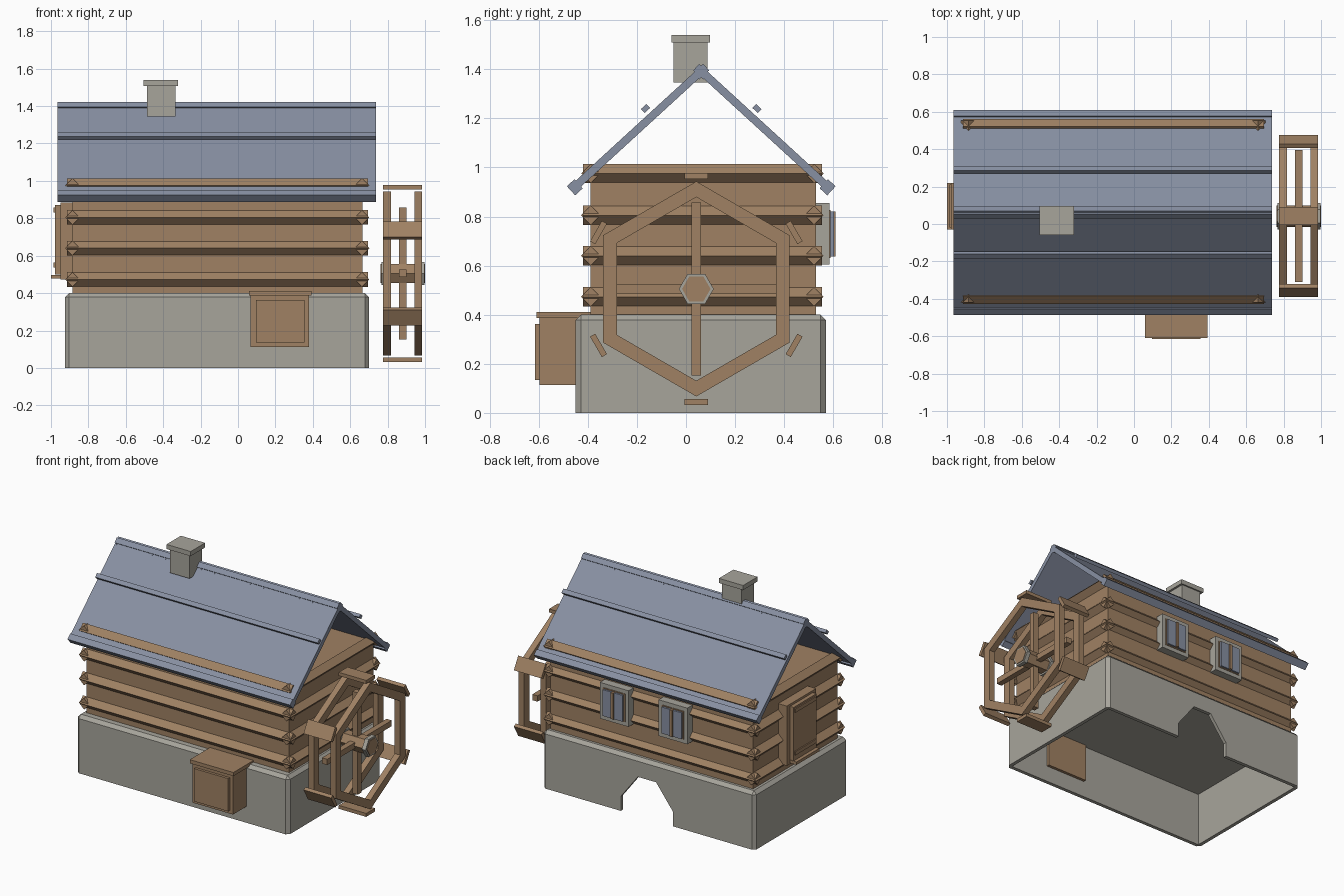
import bpy, bmesh, math
from mathutils import Vector

if "Cube" in bpy.data.objects:
    bpy.data.objects.remove(bpy.data.objects["Cube"], do_unlink=True)


def material(name, rgb):
    m = bpy.data.materials.new(name)
    m.use_nodes = True
    m.diffuse_color = (*rgb, 1)
    m.node_tree.nodes["Principled BSDF"].inputs["Base Color"].default_value = (*rgb, 1)
    return m


stone = material("pale stone", (0.39, 0.375, 0.33))
wood = material("tan wood", (0.35, 0.22, 0.125))
slate = material("blue grey slate", (0.245, 0.278, 0.362))


def finish(name, bm, mat):
    bmesh.ops.recalc_face_normals(bm, faces=bm.faces[:])
    me = bpy.data.meshes.new(name)
    bm.to_mesh(me)
    bm.free()
    me.materials.append(mat)
    ob = bpy.data.objects.new(name, me)
    bpy.context.collection.objects.link(ob)
    return ob


def prism(name, polys, a, b, mat, axis="x"):
    """Extrude outlines from a to b along x (yz outlines) or y (xz outlines)."""
    bm = bmesh.new()
    for poly in polys:
        bm.faces.new([bm.verts.new((a, u, z) if axis == "x" else (u, a, z)) for u, z in poly])
    bmesh.ops.remove_doubles(bm, verts=bm.verts[:], dist=0.0001)
    ext = bmesh.ops.extrude_face_region(bm, geom=bm.faces[:], use_keep_orig=True)
    step = Vector((b - a, 0, 0)) if axis == "x" else Vector((0, b - a, 0))
    moved = [g for g in ext["geom"] if isinstance(g, bmesh.types.BMVert)]
    bmesh.ops.translate(bm, verts=moved, vec=step)
    return finish(name, bm, mat)


def box(name, xs, ys, zs, mat, bevel=0):
    bm = bmesh.new()
    bmesh.ops.create_cube(bm, size=1)
    for v in bm.verts:
        v.co = [s[0] if c < 0 else s[1] for c, s in zip(v.co, (xs, ys, zs))]
    if bevel:  # chamfer everything but the bottom rim
        edges = [e for e in bm.edges if any(v.co.z > zs[0] for v in e.verts)]
        bmesh.ops.bevel(bm, geom=edges, offset=bevel, segments=1, affect="EDGES")
    return finish(name, bm, mat)


def plank(y, z, width, thick, angle):
    """Outline of a tilted rectangle around (y, z)."""
    c, s = math.cos(angle), math.sin(angle)
    corners = ((-1, -1), (1, -1), (1, 1), (-1, 1))
    return [(y + c * i * width / 2 - s * j * thick / 2,
             z + s * i * width / 2 + c * j * thick / 2) for i, j in corners]


def ngon(y, z, r, n, start=0):
    return [(y + r * math.cos(start + i * math.tau / n),
             z + r * math.sin(start + i * math.tau / n)) for i in range(n)]


def cut(ob, cutter):
    mod = ob.modifiers.new("cut", "BOOLEAN")
    mod.operation = "DIFFERENCE"
    mod.solver = "EXACT"
    mod.object = cutter
    cutter.hide_render = True
    bpy.context.view_layer.update()
    bpy.context.view_layer.objects.active = ob
    bpy.ops.object.modifier_apply(modifier=mod.name)
    bpy.data.objects.remove(cutter, do_unlink=True)


# Hollow stone foundation with an arched opening at the back
base = box("foundation", (-0.925, 0.70), (-0.45, 0.57), (0, 0.40), stone, 0.022)
cut(base, box("hollow_cutter", (-0.9, 0.675), (-0.425, 0.545), (-0.1, 0.375), stone))
arch = [(0.1, -0.1), (0.1, 0.1), (-0.03, 0.27), (-0.17, 0.27), (-0.3, 0.1), (-0.3, -0.1)]
cut(base, prism("arch_cutter", [arch], 0.4, 0.7, stone, "y"))

# Log cabin body with ridged logs on all four sides
box("cabin_walls", (-0.885, 0.665), (-0.39, 0.53), (0.39, 0.99), wood)
for row, z in enumerate((0.473, 0.64, 0.805, 0.975)):
    for side, y in (("front", -0.388), ("back", 0.522)):
        prism(f"{side}_log_{row}", [ngon(y, z, 0.039, 4)], -0.915, 0.695, wood)
    for side, x in (("right", -0.885), ("left", 0.663)):
        prism(f"{side}_log_{row}", [ngon(x, z, 0.039, 4)], -0.42, 0.554, wood, "y")

# Roof: two slopes with battens at eave, middle and ridge
RIDGE, TILT = 0.062, math.radians(42.5)
for side, s in (("front", 1), ("back", -1)):
    for part, d, z, w, t in (("roof_slope", -0.257, 1.157, 0.70, 0.032),
                             ("eave_batten", -0.515, 0.919, 0.042, 0.05),
                             ("middle_batten", -0.227, 1.24, 0.03, 0.022),
                             ("ridge_batten", 0, 1.39, 0.055, 0.036)):
        prism(f"{side}_{part}", [plank(RIDGE + s * d, z, w, t, s * TILT)], -0.965, 0.738, slate)

# Chimney
box("chimney", (-0.487, -0.335), (-0.05, 0.087), (1.345, 1.51), stone)
box("chimney_cap", (-0.505, -0.32), (-0.06, 0.097), (1.508, 1.54), stone)

# Storage hatch at the front
box("hatch_body", (0.068, 0.38), (-0.597, -0.405), (0.113, 0.39), wood)
box("hatch_lid", (0.058, 0.392), (-0.61, -0.385), (0.387, 0.412), wood)
box("hatch_panel", (0.095, 0.355), (-0.615, -0.59), (0.135, 0.362), wood)

# Door on the right end
box("door_frame", (-0.95, -0.88), (-0.065, 0.255), (0.472, 0.885), wood)
box("door_panel", (-0.978, -0.945), (-0.03, 0.22), (0.5, 0.87), wood)
box("door_step", (-1.0, -0.945), (-0.03, 0.22), (0.478, 0.498), wood)
for i, z in enumerate((0.55, 0.845)):
    box(f"door_rail_{i}", (-0.986, -0.97), (-0.02, 0.21), (z - 0.013, z + 0.013), wood)

# Two windows at the back
for i, x in enumerate((0.14, -0.31)):
    box(f"window_frame_{i}", (x - 0.11, x + 0.11), (0.52, 0.585), (0.605, 0.855), stone)
    box(f"window_backing_{i}", (x - 0.085, x + 0.085), (0.58, 0.589), (0.632, 0.827), wood)
    for side in (-1, 1):
        c = x + side * 0.044
        box(f"window_pane_{i}_{side}", (c - 0.032, c + 0.032), (0.585, 0.602), (0.638, 0.82), slate)
    box(f"window_mullion_{i}", (x - 0.01, x + 0.01), (0.585, 0.61), (0.638, 0.82), wood)

# Water wheel on the left end
WY, WZ = 0.042, 0.505
outer = ngon(WY, WZ, 0.438, 6, math.pi / 2)
inner = ngon(WY, WZ, 0.374, 6, math.pi / 2)
ring = [[outer[i], outer[(i + 1) % 6], inner[(i + 1) % 6], inner[i]] for i in range(6)]
for side, x in (("inner", 0.775), ("outer", 0.943)):
    prism(f"{side}_wheel_ring", ring, x, x + 0.042, wood)
for i, (y, z) in enumerate(ngon(WY, WZ, 0.46, 6, math.pi / 2)):
    prism(f"wheel_paddle_{i}", [plank(y, z, 0.096, 0.024, i * math.tau / 6)], 0.775, 0.985, wood)
for name, a in (("level_spoke", 0), ("upright_spoke", math.pi / 2)):
    prism(name, [plank(WY, WZ, 0.705, 0.04, a)], 0.86, 0.9, wood)
prism("wheel_axle", [ngon(WY, WZ, 0.058, 6)], 0.762, 1.0, wood)
for side, x in (("inner", 0.768), ("outer", 0.968)):
    prism(f"{side}_hub_collar", [ngon(WY, WZ, 0.071, 6)], x, x + 0.028, stone)
